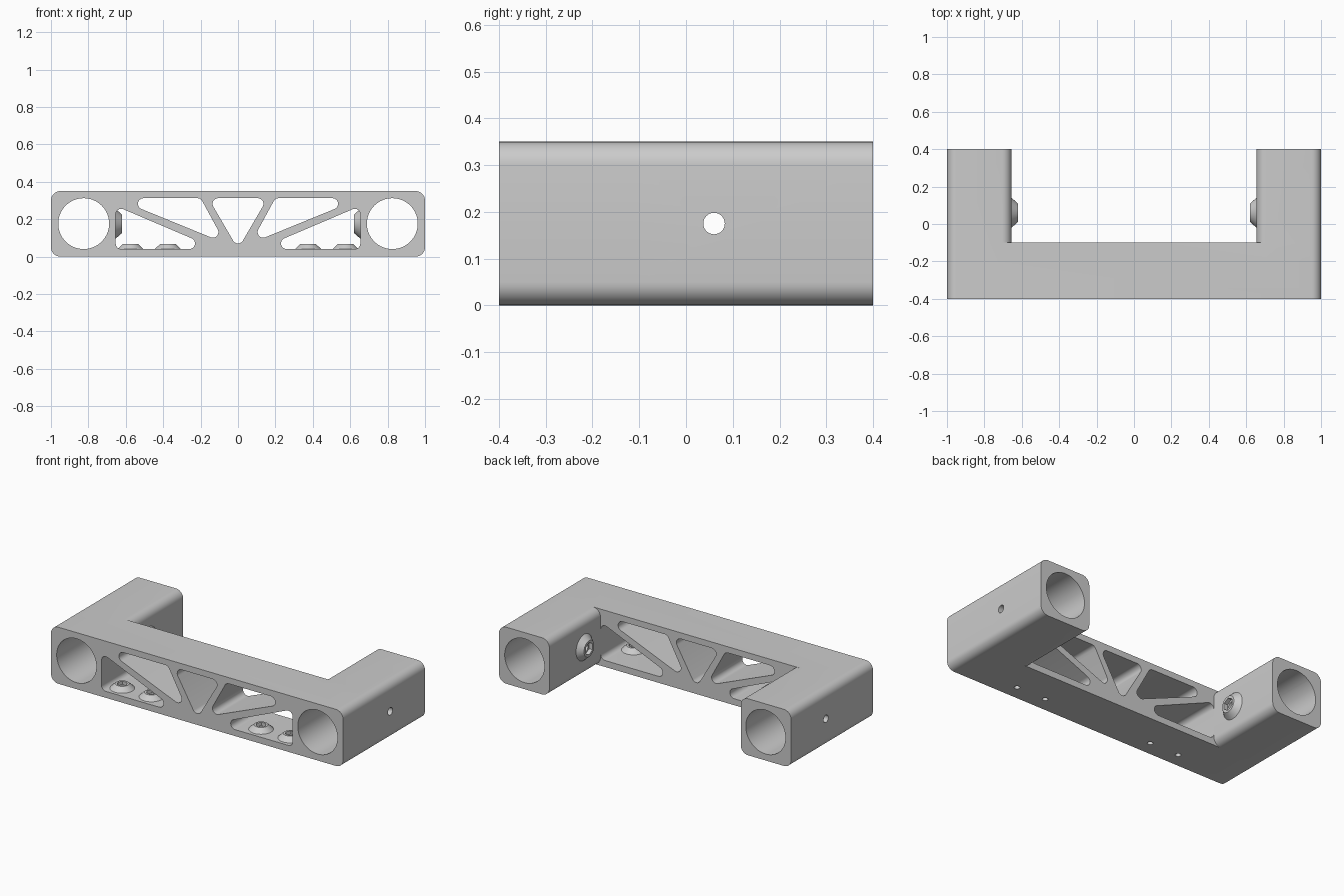
import bpy, bmesh, math
from mathutils import Vector
from mathutils.geometry import convex_hull_2d

cube = bpy.data.objects.get("Cube")
if cube:
    bpy.data.objects.remove(cube, do_unlink=True)

grey = bpy.data.materials.new("plain_grey")
grey.use_nodes = True
grey.diffuse_color = (0.6, 0.6, 0.6, 1)
for node in grey.node_tree.nodes:
    if node.type == 'BSDF_PRINCIPLED':
        node.inputs["Base Color"].default_value = grey.diffuse_color

AXES = {
    'X': lambda u, v, d: (d, u, v),
    'Y': lambda u, v, d: (u, d, v),
    'Z': lambda u, v, d: (u, v, d),
}


def finish_mesh(name, bm):
    bmesh.ops.recalc_face_normals(bm, faces=bm.faces[:])
    mesh = bpy.data.meshes.new(name)
    bm.to_mesh(mesh)
    bm.free()
    mesh.materials.append(grey)
    obj = bpy.data.objects.new(name, mesh)
    bpy.context.collection.objects.link(obj)
    return obj


def prism(name, centres, radius, start, end, axis='Y', steps=32):
    """Extrude the outline wrapped around equal circles."""
    points = [Vector((cu + radius * math.cos(math.tau * k / steps),
                      cv + radius * math.sin(math.tau * k / steps)))
              for cu, cv in centres for k in range(steps)]
    place = AXES[axis]
    bm = bmesh.new()
    rim = [bm.verts.new(place(*points[i], start)) for i in convex_hull_2d(points)]
    face = bm.faces.new(rim)
    new = bmesh.ops.extrude_face_region(bm, geom=[face])["geom"]
    shift = Vector(place(0, 0, end - start))
    bmesh.ops.translate(bm, vec=shift, verts=[g for g in new if isinstance(g, bmesh.types.BMVert)])
    return finish_mesh(name, bm)


def activate(obj):
    bpy.ops.object.select_all(action='DESELECT')
    obj.select_set(True)
    bpy.context.view_layer.objects.active = obj


def combine(obj, tool, operation='DIFFERENCE'):
    """Apply a boolean and remove its helper."""
    tool.hide_render = True
    activate(obj)
    mod = obj.modifiers.new("combine", 'BOOLEAN')
    mod.operation = operation
    mod.solver = 'EXACT'
    mod.object = tool
    bpy.ops.object.modifier_apply(modifier=mod.name)
    bpy.data.objects.remove(tool, do_unlink=True)


def smooth(obj):
    activate(obj)
    bpy.ops.object.shade_smooth_by_angle(angle=math.radians(30))


def mirrored(points, side):
    return [(side * u, v) for u, v in points]


# Cross bar and the two arms
LOW, HIGH, ROUND = 0.05, 0.30, 0.05
bracket = prism("bracket_body", [(x, z) for x in (-0.95, 0.95) for z in (LOW, HIGH)],
                ROUND, -0.4, -0.1)
for side in (-1, 1):
    corners = [(side * x, z) for x in (0.705, 0.95) for z in (LOW, HIGH)]
    combine(bracket, prism("arm", corners, ROUND, -0.2, 0.4), 'UNION')

# Long bores and truss windows
UPPER = [(0.505, 0.282), (0.217, 0.282), (0.135, 0.131)]
LOWER = [(0.624, 0.225), (0.624, 0.07), (0.26, 0.07)]
CENTRE = [(-0.106, 0.282), (0.106, 0.282), (0, 0.1)]
combine(bracket, prism("centre_window", CENTRE, 0.03, -0.5, 0))
for side in (-1, 1):
    combine(bracket, prism("bore", [(side * 0.825, 0.176)], 0.136, -0.5, 0.5, steps=64))
    for window in (UPPER, LOWER):
        combine(bracket, prism("window", mirrored(window, side), 0.03, -0.5, 0))

# Screw holes through the arms and the floor
SIDE_Y, SIDE_Z, FLOOR_Y, FLOOR_Z = 0.06, 0.175, -0.31, 0.04
FLOOR_X = (0.375, 0.575)
combine(bracket, prism("side_hole", [(SIDE_Y, SIDE_Z)], 0.023, -1.2, 1.2, 'X'))
for side in (-1, 1):
    for x in FLOOR_X:
        combine(bracket, prism("floor_hole", [(side * x, FLOOR_Y)], 0.016, -0.1, 0.06, 'Z'))
smooth(bracket)


def screw_head(name, base, top, height, socket, hole, location, turn=0):
    """Tapered head with a hexagonal socket and a through hole."""
    bm = bmesh.new()
    bmesh.ops.create_cone(bm, cap_ends=True, segments=32, radius1=base, radius2=top, depth=height)
    bmesh.ops.translate(bm, vec=(0, 0, height / 2), verts=bm.verts[:])
    head = finish_mesh(name, bm)
    combine(head, prism("socket", [(0, 0)], socket, height * 0.3, 0.1, 'Z', 6))
    combine(head, prism("through", [(0, 0)], hole, -0.1, 0.1, 'Z'))
    smooth(head)
    head.location = location
    head.rotation_euler = (0, turn, 0)


# Screw heads on the inner arm walls and on the floor
for side, label in ((-1, "right"), (1, "left")):
    screw_head(f"{label}_arm_screw", 0.08, 0.05, 0.034, 0.038, 0.023,
               (side * 0.655, SIDE_Y, SIDE_Z), -side * math.pi / 2)
    for x, spot in zip(FLOOR_X, ("inner", "outer")):
        screw_head(f"{label}_{spot}_floor_screw", 0.07, 0.04, 0.028, 0.03, 0.016,
                   (side * x, FLOOR_Y, FLOOR_Z))
